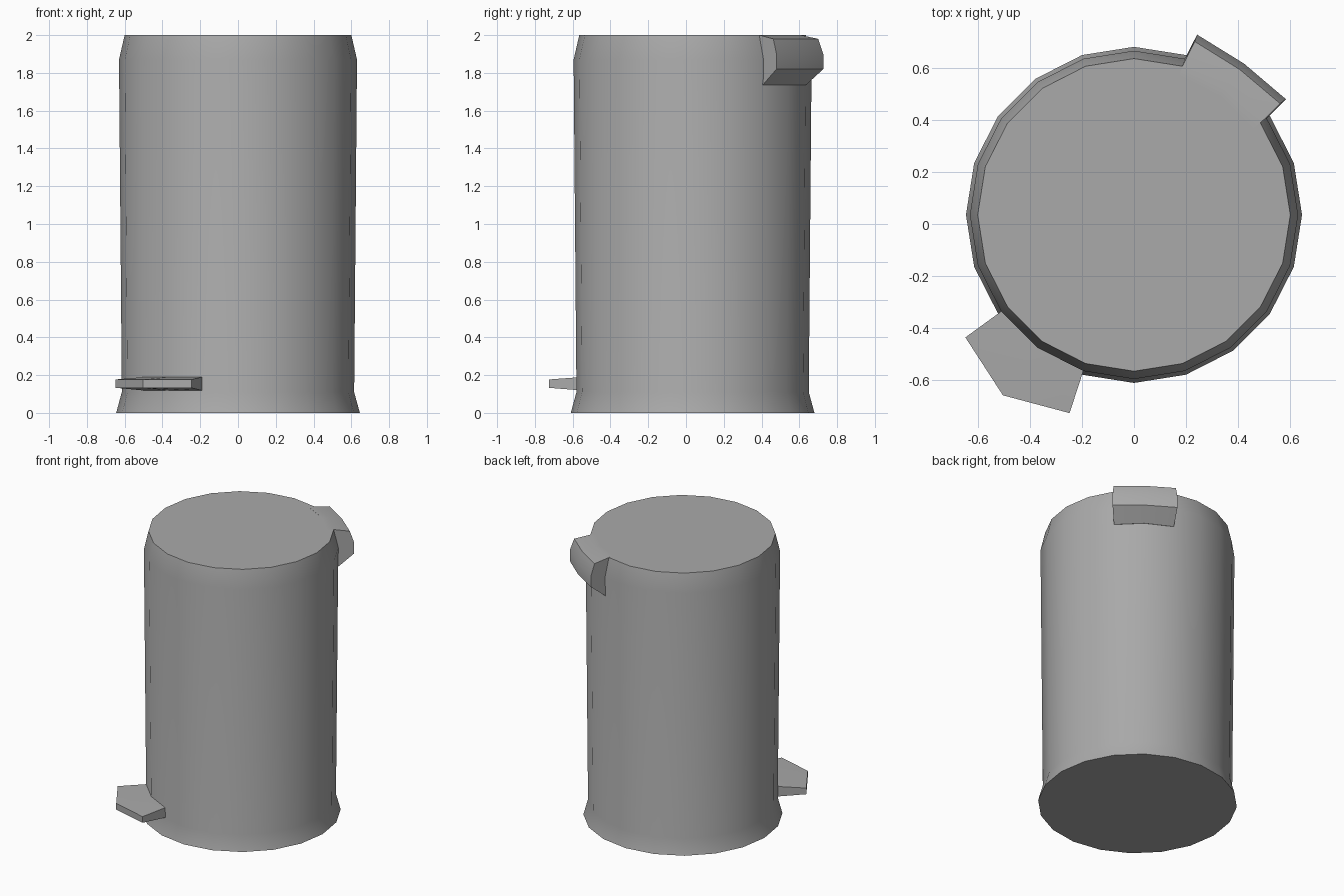
import bpy
import bmesh
from math import radians, cos, sin, tau

cube = bpy.data.objects.get("Cube")
if cube:
    bpy.data.objects.remove(cube, do_unlink=True)

CENTRE_Y = 0.035
SIDES = 20

metal = bpy.data.materials.new("grey metal")
metal.use_nodes = True
grey = (0.4, 0.4, 0.4, 1)
metal.diffuse_color = grey
metal.node_tree.nodes["Principled BSDF"].inputs["Base Color"].default_value = grey


def polar(r, angle, z):
    return (r * cos(angle), r * sin(angle) + CENTRE_Y, z)


def loft(name, rings, closed):
    """Skin equal rings of points; cap the first and last ring."""
    bm = bmesh.new()
    loops = [[bm.verts.new(p) for p in ring] for ring in rings]
    for a, b in zip(loops, loops[1:]):
        for i in range(len(a)):
            j = (i + 1) % len(a)
            bm.faces.new((a[i], a[j], b[j], b[i]))
    bm.faces.new(loops[0])
    bm.faces.new(loops[-1])
    bmesh.ops.recalc_face_normals(bm, faces=bm.faces)
    mesh = bpy.data.meshes.new(name)
    bm.to_mesh(mesh)
    bm.free()
    mesh.materials.append(metal)
    obj = bpy.data.objects.new(name, mesh)
    bpy.context.collection.objects.link(obj)
    bpy.ops.object.select_all(action="DESELECT")
    obj.select_set(True)
    bpy.context.view_layer.objects.active = obj
    bpy.ops.object.shade_smooth_by_angle(angle=radians(30))
    return obj


# Round body: flared foot, straight wall, tapered lid
profile = [(0.645, 0), (0.615, 0.11), (0.63, 1.87), (0.60, 2.0)]
loft("bin_body",
     [[polar(r, tau * i / SIDES, z) for i in range(SIDES)] for r, z in profile],
     True)

# Lid hinge: three radial sections over two wall panels
hinge_section = [(0.56, 2.0005), (0.60, 2.0005), (0.705, 1.98), (0.733, 1.9),
                 (0.733, 1.82), (0.63, 1.735), (0.56, 1.735)]
hinge = []
for degrees, squeeze in ((36, 1.3), (54, 0), (72, -1.3)):
    ring = []
    for r, z in hinge_section:
        outer = r > 0.65
        angle = radians(degrees + (squeeze if outer else 0))
        ring.append(polar(r - (0.015 if outer and not squeeze else 0), angle, z))
    hinge.append(ring)
loft("lid_hinge", hinge, False)

# Foot pedal: thin wedge with a pointed tip
pedal = []
for degrees, tip in ((216, 0.8), (234, 0.856), (252, 0.8)):
    section = [(0.56, 0.19), (0.61, 0.19), (tip, 0.177),
               (tip, 0.133), (0.61, 0.118), (0.56, 0.118)]
    pedal.append([polar(r, radians(degrees), z) for r, z in section])
loft("foot_pedal", pedal, False)
